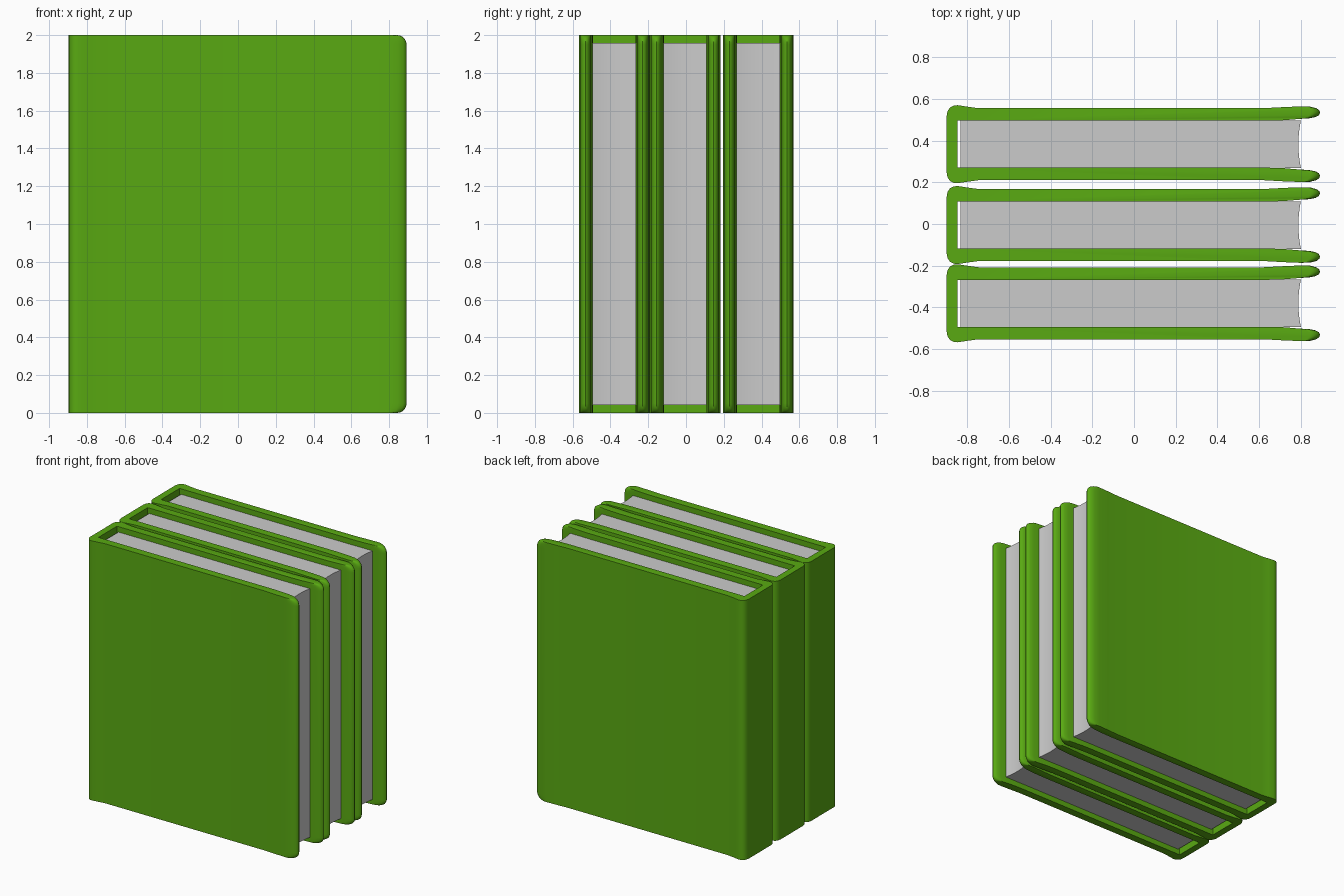
import bpy, bmesh, math

if "Cube" in bpy.data.objects:
    bpy.data.objects.remove(bpy.data.objects["Cube"])

green = bpy.data.materials.new("green_cloth")
green.diffuse_color = (0.1, 0.4, 0.006, 1)
green.use_nodes = True
green.node_tree.nodes["Principled BSDF"].inputs["Base Color"].default_value = green.diffuse_color


def loft(name, rows, y, mat=None):
    """Skin a stack of closed outlines and cap both ends."""
    bm = bmesh.new()
    rings = [[bm.verts.new(p) for p in row] for row in rows]
    n = len(rings[0])
    for a, b in zip(rings, rings[1:]):
        for i in range(n):
            j = (i + 1) % n
            bm.faces.new((a[i], a[j], b[j], b[i]))
    bm.faces.new(rings[0])
    bm.faces.new(rings[-1])
    bmesh.ops.recalc_face_normals(bm, faces=bm.faces)
    me = bpy.data.meshes.new(name)
    bm.to_mesh(me)
    bm.free()
    ob = bpy.data.objects.new(name, me)
    ob.location.y = y
    bpy.context.collection.objects.link(ob)
    if mat:
        me.materials.append(mat)
    bpy.ops.object.select_all(action='DESELECT')
    ob.select_set(True)
    bpy.context.view_layer.objects.active = ob
    bpy.ops.object.shade_smooth_by_angle(angle=math.radians(35))
    return ob


# Half of the C-shaped cover section, from spine round the board tip to the inside
half = [(-0.898, 0.135), (-0.894, 0.158), (-0.882, 0.176), (-0.865, 0.185),
        (-0.845, 0.187), (-0.80, 0.180), (-0.745, 0.1725), (0.62, 0.1725),
        (0.72, 0.178), (0.80, 0.181), (0.845, 0.180), (0.875, 0.172),
        (0.888, 0.162), (0.892, 0.151), (0.886, 0.139), (0.87, 0.130),
        (0.84, 0.124), (0.79, 0.121), (0.72, 0.115), (0.64, 0.1125), (-0.845, 0.1125)]
section = half + [(x, -y) for x, y in reversed(half)]

# Board tips pull in at the top and bottom to round the corners
R, TIP, START = 0.05, 0.892, 0.79
levels = []
for k in range(7):
    a = math.radians(15 * k)
    levels.append((R * (1 - math.cos(a)), R * (1 - math.sin(a))))
levels += [(2 - z, d) for z, d in reversed(levels)]


def cover_row(z, inset):
    s = (TIP - inset - START) / (TIP - START)
    return [(START + (x - START) * s if x > START else x, y, z) for x, y in section]


cover_rows = [cover_row(z, d) for z, d in levels]

# Page block with a slightly hollow fore edge
W = 0.114
fore = [(0.80 - 0.012 * (1 - t * t), W * t) for t in [i / 5 - 1 for i in range(11)]]
outline = [(-0.832, -W)] + fore + [(-0.832, W)]
page_rows = [[(x, y, z) for x, y in outline] for z in (0.042, 1.958)]

for i, y in enumerate((-0.38, -0.005, 0.3825), 1):
    loft(f"book_cover_{i}", cover_rows, y, green)
    loft(f"book_pages_{i}", page_rows, y)
